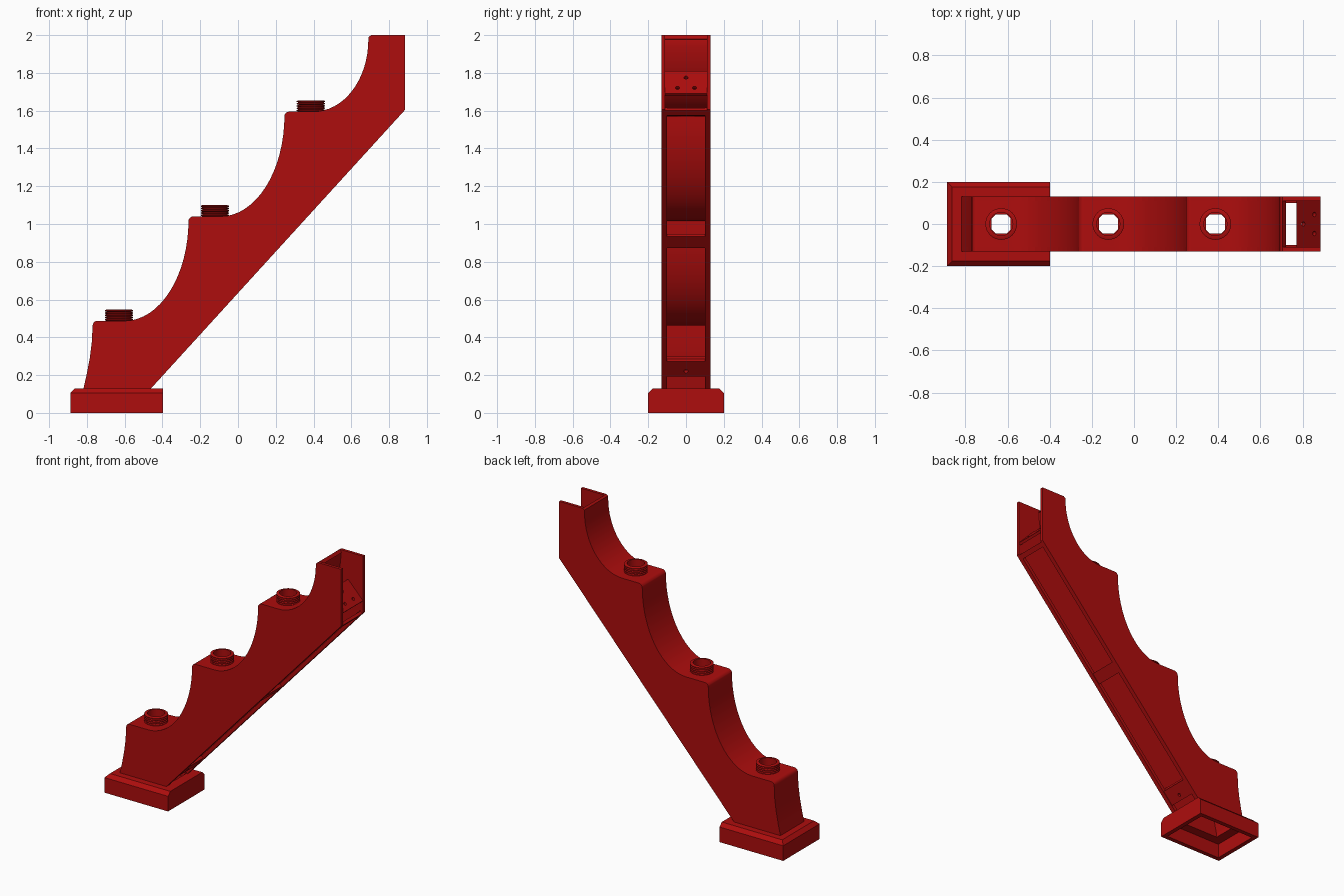
import bpy, bmesh
from math import sin, cos, pi, radians
from mathutils import Vector, Matrix

cube = bpy.data.objects.get("Cube")
if cube:
    bpy.data.objects.remove(cube)

red = bpy.data.materials.new("deep_red")
red.use_nodes = True
colour = (0.42, 0.004, 0.004, 1)
red.diffuse_color = colour
red.node_tree.nodes["Principled BSDF"].inputs["Base Color"].default_value = colour


def finish(name, bm, smooth=False):
    mesh = bpy.data.meshes.new(name)
    bm.to_mesh(mesh)
    bm.free()
    mesh.materials.append(red)
    ob = bpy.data.objects.new(name, mesh)
    bpy.context.collection.objects.link(ob)
    if smooth:
        smooth_object(ob)
    return ob


def smooth_object(ob):
    bpy.ops.object.select_all(action='DESELECT')
    ob.select_set(True)
    bpy.context.view_layer.objects.active = ob
    bpy.ops.object.shade_smooth_by_angle(angle=radians(30))


def prism(name, outline, y0, y1):
    """Extrude an x-z outline from y0 to y1."""
    bm = bmesh.new()
    face = bm.faces.new([bm.verts.new((x, y0, z)) for x, z in outline])
    new = bmesh.ops.extrude_face_region(bm, geom=[face])["geom"]
    bmesh.ops.translate(bm, vec=(0, y1 - y0, 0),
                        verts=[v for v in new if isinstance(v, bmesh.types.BMVert)])
    bmesh.ops.recalc_face_normals(bm, faces=bm.faces)
    return finish(name, bm)


def box(name, lo, hi, bevel=0, rule=None):
    bm = bmesh.new()
    bmesh.ops.create_cube(bm, size=1)
    for v in bm.verts:
        v.co = [lo[i] + (v.co[i] + 0.5) * (hi[i] - lo[i]) for i in range(3)]
    if bevel:
        edges = [e for e in bm.edges if rule(e)]
        bmesh.ops.bevel(bm, geom=edges, offset=bevel, segments=1, affect='EDGES')
    return finish(name, bm)


def cut(ob, cutters):
    """Subtract each cutter, keep the result and drop the cutters."""
    for c in cutters:
        mod = ob.modifiers.new("cut", 'BOOLEAN')
        mod.operation, mod.solver, mod.object = 'DIFFERENCE', 'EXACT', c
    bake(ob)
    for c in cutters:
        bpy.data.objects.remove(c)


def bake(ob):
    bpy.context.view_layer.update()
    dg = bpy.context.evaluated_depsgraph_get()
    ob.data = bpy.data.meshes.new_from_object(ob.evaluated_get(dg))
    ob.modifiers.clear()


# Stepped profile: three treads, each running into a concave riser
WALL = 0.02
treads = [(-0.77, 0.487), (-0.262, 1.04), (0.246, 1.595)]
arcs = [(0.17, 0.338, 0.533), (0.17, 0.338, 0.535), (0.154, 0.29, 0.38)]
path = [(-0.82 + 0.05 * sin(a * pi / 8), 0.12 + 0.34 * a / 4) for a in range(5)]
for (x, z), (flat, rx, rz) in zip(treads, arcs):
    r = 0.025
    path += [(x + r - r * cos(a * pi / 8), z - r + r * sin(a * pi / 8)) for a in range(1, 5)]
    path += [(x + flat + rx * sin(a * pi / 32), z + rz - rz * cos(a * pi / 32))
             for a in range(0, 17)]
path += [(0.692, 1.99), (0.705, 2.0)]

# Side cheeks
outline = path + [(0.885, 2.0), (0.885, 1.605), (-0.46, 0.13), (-0.46, 0.12)]
for name, y in (("front_cheek", -0.13), ("back_cheek", 0.13 - WALL)):
    prism(name, outline, y, y + WALL)

# Curved top skin between the cheeks
bm = bmesh.new()
rows = [[bm.verts.new((x, y, z)) for y in (-0.13, 0.13)] for x, z in path]
for a, b in zip(rows, rows[1:]):
    bm.faces.new((a[0], b[0], b[1], a[1]))
skin = finish("stepped_skin", bm)
solid = skin.modifiers.new("thickness", 'SOLIDIFY')
solid.thickness, solid.offset = 0.025, -1
bake(skin)
holes = []
for x, z in treads:
    cx = x + 0.14
    upright = lambda e: abs((e.verts[0].co - e.verts[1].co).normalized().z) > 0.9
    holes.append(box("hole_cutter", (cx - 0.045, -0.045, z - 0.07),
                     (cx + 0.045, 0.045, z + 0.05), 0.018, upright))
cut(skin, holes)
smooth_object(skin)

# Threaded collars on the treads
for n, (x, z) in enumerate(treads):
    prof = [(0.055, -0.004)]
    for k in range(5):
        h = k * 0.012
        prof += [(0.066, h), (0.075, h + 0.004), (0.075, h + 0.008)]
    prof += [(0.066, 0.06), (0.055, 0.06)]
    bm = bmesh.new()
    verts = [bm.verts.new((r, 0, h)) for r, h in prof]
    loop = [bm.edges.new((verts[i], verts[i - 1])) for i in range(len(verts))]
    bmesh.ops.spin(bm, geom=verts + loop, axis=(0, 0, 1), cent=(0, 0, 0),
                   angle=2 * pi, steps=32)
    bmesh.ops.remove_doubles(bm, verts=bm.verts, dist=0.0001)
    bmesh.ops.recalc_face_normals(bm, faces=bm.faces)
    bmesh.ops.translate(bm, verts=bm.verts, vec=(x + 0.14, 0, z))
    finish("threaded_collar_%d" % (n + 1), bm, True)

# Rails and cross braces along the sloping underside
foot, head = Vector((-0.46, 0.13)), Vector((0.885, 1.605))
inward = Vector((foot.y - head.y, head.x - foot.x)).normalized()


def slope_bar(name, z0, z1, y0, y1, depth, inset=0.0):
    ends = [foot.lerp(head, (z - foot.y) / (head.y - foot.y)) + inward * inset
            for z in (z0, z1)]
    return prism(name, [ends[0], ends[1], ends[1] + inward * depth,
                        ends[0] + inward * depth], y0, y1)


slope_bar("front_rail", 0.13, 1.6, -0.13, -0.1, 0.025)
slope_bar("back_rail", 0.13, 1.6, 0.1, 0.13, 0.025)
slope_bar("middle_brace", 0.87, 0.93, -0.12, 0.12, 0.02, 0.005)
slope_bar("top_brace", 1.575, 1.6, -0.12, 0.12, 0.02)
foot_plate = slope_bar("foot_plate", 0.19, 0.27, -0.12, 0.12, 0.02, 0.005)
prism("foot_plate_lip", [(-0.37, 0.26), (-0.35, 0.26), (-0.35, 0.3), (-0.37, 0.3)],
      -0.11, 0.11)


def drill(x, y, z, direction):
    bm = bmesh.new()
    bmesh.ops.create_cone(bm, segments=16, radius1=0.011, radius2=0.011,
                          depth=0.12, cap_ends=True)
    turn = Vector(direction).to_track_quat('Z', 'Y').to_matrix().to_4x4()
    bm.transform(Matrix.Translation((x, y, z)) @ turn)
    return finish("drill_cutter", bm)


cut(foot_plate, [drill(-0.385, 0, 0.22, (inward.x, 0, inward.y))])

# Sloping screw plate in the open top end
plate = prism("screw_plate", [(0.77, 1.81), (0.885, 1.69), (0.872, 1.677), (0.77, 1.783)],
              -0.115, 0.115)
cut(plate, [drill(x, y, z, (1, 0, 1)) for x, y, z in
            ((0.803, 0, 1.775), (0.855, -0.045, 1.72), (0.855, 0.045, 1.72))])

# Hollow plinth, chamfered on three upper edges
def chamfered(e):
    return all(v.co.z > 0.12 for v in e.verts) and not all(v.co.x > -0.41 for v in e.verts)


plinth = box("plinth", (-0.888, -0.2, 0), (-0.398, 0.2, 0.13), 0.025, chamfered)
cut(plinth, [box("hollow_cutter", (-0.858, -0.17, -0.05), (-0.428, 0.17, 0.1)),
             box("opening_cutter", (-0.79, -0.105, 0.05), (-0.47, 0.105, 0.2))])
